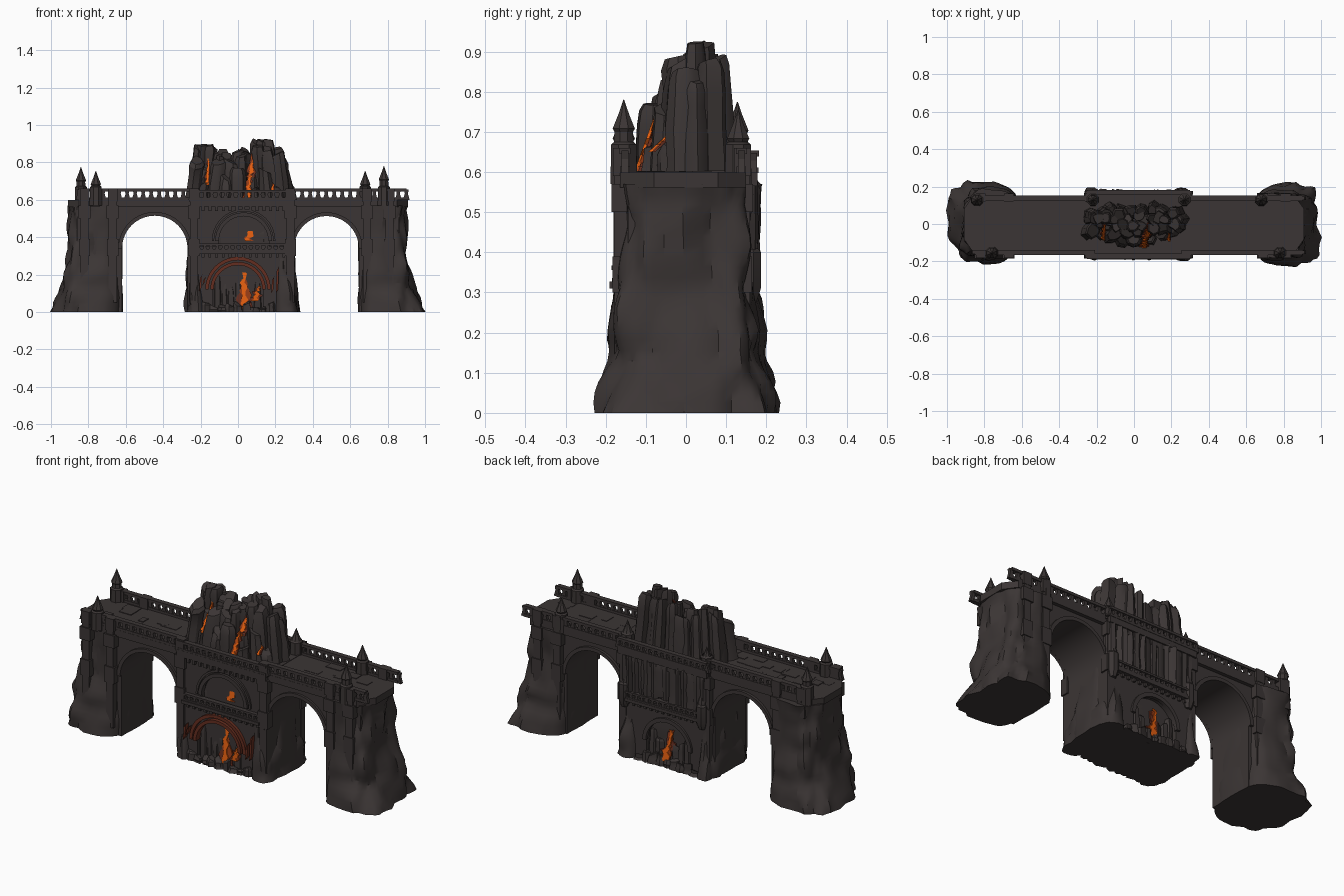
import bpy, bmesh, math, random
from mathutils import Vector, noise

random.seed(7)
cube = bpy.data.objects.get("Cube")
if cube:
    bpy.data.objects.remove(cube)


def material(name, rgb):
    m = bpy.data.materials.new(name)
    m.use_nodes = True
    m.diffuse_color = (*rgb, 1)
    bsdf = m.node_tree.nodes["Principled BSDF"]
    bsdf.inputs["Base Color"].default_value = (*rgb, 1)
    bsdf.inputs["Roughness"].default_value = 0.9
    return m


STONE = material("charred stone", (0.044, 0.036, 0.035))
RED = material("heated stone", (0.13, 0.027, 0.014))
EMBER = material("ember", (0.3, 0.045, 0.008))
LAVA = material("lava", (0.75, 0.11, 0.005))


def finish(name, bm, mat, smooth=False):
    bmesh.ops.recalc_face_normals(bm, faces=bm.faces)
    me = bpy.data.meshes.new(name)
    bm.to_mesh(me)
    bm.free()
    me.materials.append(mat)
    ob = bpy.data.objects.new(name, me)
    bpy.context.collection.objects.link(ob)
    if smooth:
        bpy.ops.object.select_all(action="DESELECT")
        ob.select_set(True)
        bpy.context.view_layer.objects.active = ob
        bpy.ops.object.shade_smooth_by_angle(angle=math.radians(32))


def box(bm, x0, x1, y0, y1, z0, z1):
    vs = bmesh.ops.create_cube(bm, size=1)["verts"]
    for v in vs:
        v.co = Vector(((x0 + x1) / 2 + v.co.x * (x1 - x0), (y0 + y1) / 2 + v.co.y * (y1 - y0),
                       (z0 + z1) / 2 + v.co.z * (z1 - z0)))


def skin(bm, rings):
    """Join equal rings of points into a closed solid."""
    rows = [[bm.verts.new(p) for p in r] for r in rings]
    n = len(rows[0])
    for a, b in zip(rows, rows[1:]):
        for i in range(n):
            bm.faces.new((a[i], a[(i + 1) % n], b[(i + 1) % n], b[i]))
    bm.faces.new(rows[0])
    bm.faces.new(rows[-1])


def prism(bm, pts, y0, y1):
    skin(bm, [[(x, y, z) for x, z in pts] for y in (y0, y1)])


def arc(cx, cz, r, a0=180, a1=0, n=20):
    return [(cx + r * math.cos(math.radians(a0 + (a1 - a0) * i / n)),
             cz + r * math.sin(math.radians(a0 + (a1 - a0) * i / n))) for i in range(n + 1)]


def arch_ring(bm, cx, cz, r, w, y0, y1):
    prism(bm, arc(cx, cz, r) + arc(cx, cz, r + w, 0, 180), y0, y1)


def wall_with_arch(bm, x0, x1, z0, z1, cx, spring, r, y0, y1):
    prism(bm, [(x0, z0), (cx - r, z0)] + arc(cx, spring, r)
          + [(cx + r, z0), (x1, z0), (x1, z1), (x0, z1)], y0, y1)


def lerp(table, t):
    for a, b in zip(table, table[1:]):
        if t <= b[0]:
            k = max(0, (t - a[0]) / (b[0] - a[0]))
            return [p + (q - p) * k for p, q in zip(a[1:], b[1:])]
    return list(table[-1][1:])


def rock_mass(name, levels, rough, power, n=44, steps=22):
    """Craggy loft through (z, x0, x1, y0, y1) levels, calmer on the side facing x = 0."""
    rings, top = [], levels[-1][0]
    for s in range(steps + 1):
        z = top * s / steps
        x0, x1, y0, y1 = lerp(levels, z)
        ring = []
        for i in range(n):
            a = math.tau * i / n
            c, d = math.cos(a), math.sin(a)
            sx, sy = math.copysign(abs(c) ** power, c), math.copysign(abs(d) ** power, d)
            p = Vector(((x0 + x1) / 2 + sx * (x1 - x0) / 2, (y0 + y1) / 2 + sy * (y1 - y0) / 2, z))
            f1 = noise.voronoi(Vector((p.x * 13, p.y * 13, z * 6)))[0][0]
            k = rough * (0.7 - 1.6 * f1) * (0.25 if c * (x0 + x1) < 0 else 1)
            ring.append(p + Vector((c * k, d * k, 0)))
        rings.append(ring)
    bm = bmesh.new()
    skin(bm, rings)
    finish(name, bm, STONE, True)


def shard(bm, x, y, z0, z1, r, n=7, taper=0.75, flare=0):
    """Jagged rock column, its foot pushed outwards by flare."""
    jit = [random.uniform(0.75, 1.25) for _ in range(n)]
    tilt = random.uniform(-0.6, 0.6), random.uniform(-0.2, 0.7)
    rings = []
    for k in (0, 0.25, 0.5, 0.75, 0.92, 1):
        s = r * (1 + (taper - 1) * k) * random.uniform(0.88, 1.12) * (0.8 if k == 1 else 1)
        f = 1 + flare * (1 - k)
        ring = []
        for i in range(n):
            a = math.tau * i / n
            dx, dy = s * jit[i] * math.cos(a), s * jit[i] * math.sin(a)
            slope = (dx * tilt[0] + dy * tilt[1]) if k > 0.9 else 0
            ring.append((x * f + dx, y * f + dy, z0 + (z1 - z0) * k + slope))
        rings.append(ring)
    skin(bm, rings)


def lathe(bm, x, y, profile, n=8):
    skin(bm, [[(x + r * math.cos(math.tau * (i + 0.5) / n), y + r * math.sin(math.tau * (i + 0.5) / n), z)
               for i in range(n)] for r, z in profile])


# bridge body with two large arches
ARCHES = ((-0.445, 0.175), (0.473, 0.173))
SPRING = 0.34
outline = [(-0.86, 0)]
for cx, r in ARCHES:
    outline += [(cx - r, 0)] + arc(cx, SPRING, r, n=28) + [(cx + r, 0)]
outline += [(0.86, 0), (0.86, 0.57), (-0.86, 0.57)]
bm = bmesh.new()
prism(bm, outline, -0.145, 0.13)
finish("bridge_body", bm, STONE, True)

bm = bmesh.new()
for cx, r in ARCHES:
    for y0, y1 in ((-0.158, -0.14), (0.125, 0.145)):
        arch_ring(bm, cx, SPRING, r, 0.02, y0, y1)
finish("arch_mouldings", bm, STONE, True)

# end piers, central pier and its rocky shoulders
PIER = [(0, 0.64, 0.995, -0.225, 0.215), (0.08, 0.64, 0.965, -0.215, 0.205), (0.14, 0.645, 0.945, -0.195, 0.185),
        (0.2, 0.645, 0.935, -0.2, 0.19), (0.3, 0.645, 0.91, -0.178, 0.168), (0.45, 0.645, 0.9, -0.172, 0.158),
        (0.57, 0.645, 0.91, -0.185, 0.165)]
rock_mass("pier_left", PIER, 0.036, 0.62)
rock_mass("pier_right", [(z, -b, -a + 0.025, -d, -c) for z, a, b, c, d in PIER], 0.036, 0.62)
rock_mass("central_pier", [(0, -0.28, 0.33, -0.13, 0.14), (0.12, -0.275, 0.32, -0.125, 0.13),
                           (0.3, -0.262, 0.302, -0.12, 0.13), (0.57, -0.26, 0.3, -0.12, 0.13)], 0.016, 0.45)
for name, a, b in (("shoulder_right", -0.28, -0.175), ("shoulder_left", 0.185, 0.33)):
    w = 0.02 if a < 0 else 0
    rock_mass(name, [(0, a, b, -0.2, 0.195), (0.1, a, b - 0.01, -0.19, 0.185),
                     (0.2, a + 0.01, b - 0.04 + w, -0.175, 0.165), (0.3, a + 0.015, b - 0.05 + w, -0.165, 0.155)],
              0.028, 0.6, 36, 14)

# facades on the central pier, front and back
bm = bmesh.new()
for y0, y1 in ((-0.165, -0.1), (0.1, 0.158)):
    wall_with_arch(bm, -0.235, 0.275, 0, 0.32, 0.0, 0.12, 0.135, y0, y1)
    wall_with_arch(bm, -0.23, 0.27, 0.35, 0.57, 0.03, 0.38, 0.135, y0, y1)
finish("arched_facades", bm, STONE, True)
bm = bmesh.new()
arch_ring(bm, 0.03, 0.38, 0.132, 0.02, -0.18, -0.155)
arch_ring(bm, 0.03, 0.38, 0.158, 0.012, -0.175, -0.155)
arch_ring(bm, 0, 0.12, 0.13, 0.022, 0.15, 0.17)
finish("arch_trim", bm, STONE, True)
bm = bmesh.new()
arch_ring(bm, 0, 0.12, 0.13, 0.018, -0.187, -0.15)
arch_ring(bm, 0, 0.12, 0.157, 0.018, -0.182, -0.158)
for x, z0, z1 in ((-0.2, 0.11, 0.2), (-0.182, 0.14, 0.19), (0.185, 0.1, 0.19), (0.21, 0.1, 0.24)):
    prism(bm, [(x - 0.008, z0), (x + 0.004, z0 + 0.02), (x + 0.009, z1), (x - 0.003, z1 - 0.02)], -0.19, -0.16)
finish("glowing_arch_trim", bm, RED, True)

# deck, cornices and balcony ledges
bm = bmesh.new()
rim = [(-0.91, -0.08), (-0.85, -0.165), (0.85, -0.165), (0.91, -0.08), (0.91, 0.08), (0.86, 0.15),
       (-0.86, 0.15), (-0.91, 0.08)]
skin(bm, [[(x, y, z) for x, y in rim] for z in (0.562, 0.6)])
box(bm, -0.25, 0.3, -0.185, 0.178, 0.565, 0.602)
for y0, y1 in ((-0.19, -0.1), (0.1, 0.182)):
    box(bm, -0.22, 0.26, y0, y1, 0.31, 0.327)
for i in range(40):
    x, y = random.uniform(-0.85, 0.8), random.uniform(-0.13, 0.08)
    box(bm, x, x + random.uniform(0.03, 0.1), y, y + random.uniform(0.03, 0.06), 0.59, random.uniform(0.601, 0.604))
finish("deck", bm, STONE)


# balustrades with angular balusters
def balustrade(bm, x0, x1, y, z, h, step):
    box(bm, x0, x1, y - 0.012, y + 0.012, z, z + h * 0.25)
    box(bm, x0, x1, y - 0.014, y + 0.014, z + h * 0.75, z + h)
    n = max(2, round((x1 - x0) / step))
    for i in range(n + 1):
        x, w = x0 + (x1 - x0) * i / n, step * 0.2
        prism(bm, [(x - w * 2.2, z), (x + w * 2.2, z), (x + w, z + h * 0.55), (x + w * 1.5, z + h * 0.9),
                   (x - w * 1.5, z + h * 0.9), (x - w, z + h * 0.55)], y - 0.009, y + 0.009)


bm = bmesh.new()
for y, bulge in ((-0.152, -0.172), (0.138, 0.168)):
    balustrade(bm, -0.85, -0.25, y, 0.598, 0.062, 0.042)
    balustrade(bm, 0.3, 0.9, y, 0.598, 0.062, 0.042)
    balustrade(bm, -0.25, 0.3, bulge, 0.598, 0.055, 0.036)
    balustrade(bm, -0.21, 0.25, bulge, 0.325, 0.042, 0.032)
finish("balustrades", bm, STONE)

# corbels below the cornice and balconies
bm = bmesh.new()
for y0, y1 in ((-0.18, -0.13), (0.12, 0.17)):
    for i in range(15):
        x = -0.23 + i * 0.036
        box(bm, x, x + 0.016, y0, y1, 0.54, 0.57)
        box(bm, x, x + 0.014, y0, y1, 0.292, 0.315)
finish("corbels", bm, STONE)

# pilasters with moulded heads
bm = bmesh.new()
for x in (-0.82, -0.67, -0.235, 0.28, 0.69, 0.81):
    for y in (-0.16, 0.142):
        box(bm, x - 0.022, x + 0.022, y - 0.018, y + 0.018, 0.05, 0.6)
        box(bm, x - 0.032, x + 0.032, y - 0.025, y + 0.025, 0.5, 0.57)
        box(bm, x - 0.03, x + 0.03, y - 0.023, y + 0.023, 0.3, 0.39)
        box(bm, x - 0.026, x + 0.026, y - 0.022, y + 0.02, 0.59, 0.66)
finish("pilasters", bm, STONE)

# pointed finials on the parapet and small pinnacles behind
bm = bmesh.new()
for x, y, t in ((0.78, -0.155, 0.78), (0.68, 0.13, 0.755), (-0.84, 0.128, 0.775), (-0.76, -0.155, 0.755),
                (0.27, 0.13, 0.74), (-0.22, 0.13, 0.72)):
    lathe(bm, x, y, [(0.036, 0.57), (0.034, 0.668), (0.026, 0.675), (0.025, t - 0.08), (0.03, t - 0.072),
                     (0.014, t - 0.035), (0.001, t)])
for x in (-0.21, 0.27):
    lathe(bm, x, 0.155, [(0.02, 0.27), (0.034, 0.31), (0.034, 0.4), (0.026, 0.41), (0.026, 0.42), (0.001, 0.48)])
finish("finials", bm, STONE, True)

# molten streams in the crag: x, y, bottom, top, half width, lean in x, lean in y
CRAG_STREAMS = ((0.05, -0.125, 0.6, 0.74, 0.024, 0.015, 0.05), (0.065, -0.075, 0.72, 0.87, 0.02, 0.02, 0.08),
                (-0.165, -0.085, 0.68, 0.82, 0.013, 0.008, 0.09), (0.185, -0.09, 0.65, 0.74, 0.01, 0, 0.1))

# crag of broken columns on the bridge, sunk where a stream runs
HX = [(-0.27, 0.8), (-0.24, 0.86), (-0.17, 0.905), (-0.1, 0.85), (0.0, 0.86), (0.07, 0.88), (0.14, 0.94),
      (0.2, 0.89), (0.24, 0.83), (0.28, 0.72)]
HY = [(-0.12, 0.7), (-0.09, 0.765), (-0.05, 0.81), (-0.01, 0.94), (0.06, 0.93), (0.1, 0.9), (0.13, 0.8)]
bm = bmesh.new()
for j, y in enumerate((-0.09, -0.05, -0.01, 0.035, 0.075)):
    for i in range(9):
        x = -0.205 + i * 0.05 + (j % 2) * 0.02 + random.uniform(-0.014, 0.014)
        yy = y + random.uniform(-0.012, 0.012) + 0.3 * abs(x) * (0.8 if y < 0 else -0.3)
        h = min(lerp(HX, x)[0], lerp(HY, yy)[0]) - random.choice((0, 0.005, 0.02, 0.05))
        for sx, sy, z0, z1, w, lx, ly in CRAG_STREAMS:
            if abs(x - sx - lx / 2) < w + 0.012 and sy - 0.05 < yy < sy + ly + 0.02:
                h = min(h, max(0.6, z0 + (z1 - z0) * (yy - 0.03 - sy) / ly))
        shard(bm, x, yy, 0.56, h, random.uniform(0.034, 0.046), random.choice((6, 7, 8, 9)), 0.85, 0.14)
finish("crag", bm, STONE, True)

# hanging rock columns on the back and rubble inside the arches
bm = bmesh.new()
for i in range(14):
    x = -0.22 + i * 0.038
    shard(bm, x, 0.15, random.uniform(0.33, 0.38), 0.57, random.uniform(0.022, 0.028), 7, 1.1)
for i in range(7):
    x = -0.11 + i * 0.036
    if i not in (4, 5):
        shard(bm, x, -0.13, 0, random.uniform(0.12, 0.22), 0.028, 6)
        shard(bm, x + 0.02, -0.125, 0.33, random.uniform(0.42, 0.49), 0.024, 6)
    if i not in (3, 4):
        shard(bm, x, 0.13, 0, random.uniform(0.1, 0.2), 0.028, 6)
for i in range(9):
    x = -0.17 + i * 0.043
    for y in (-0.16, 0.155):
        shard(bm, x, y, 0, random.uniform(0.02, 0.06), 0.03, 7)
finish("rock_columns", bm, STONE, True)


def stream(bm, x, y, z0, z1, w, lean, ylean):
    """Thin jagged plate that narrows upwards."""
    left, right, n = [], [], 10
    for i in range(n + 1):
        t = i / n
        cx = x + lean * t + random.uniform(-0.35, 0.35) * w
        half = w * (1 - 0.75 * t) * random.uniform(0.3, 0.9)
        left.append((cx - half, t))
        right.append((cx + half, t))
    skin(bm, [[(px, y + ylean * t + off, z0 + (z1 - z0) * t) for px, t in left + right[::-1]]
              for off in (-0.004, 0.004)])


STREAMS = CRAG_STREAMS + ((0.04, -0.166, 0.02, 0.25, 0.034, -0.015, 0.03), (0.09, -0.162, 0.06, 0.14, 0.022, 0.02, 0),
                          (0.055, -0.15, 0.38, 0.5, 0.028, 0.01, 0.02), (0.02, 0.163, 0.03, 0.2, 0.032, -0.03, -0.02))
for name, mat, grow, dy in (("lava_streams", LAVA, 1, 0), ("ember_edges", EMBER, 1.3, 0.005),
                            ("heated_rims", RED, 1.8, 0.009)):
    bm = bmesh.new()
    for x, y, z0, z1, w, lean, ylean in STREAMS:
        stream(bm, x, y + math.copysign(dy, -y), z0, z1, w * grow, lean, ylean)
    finish(name, bm, mat)
